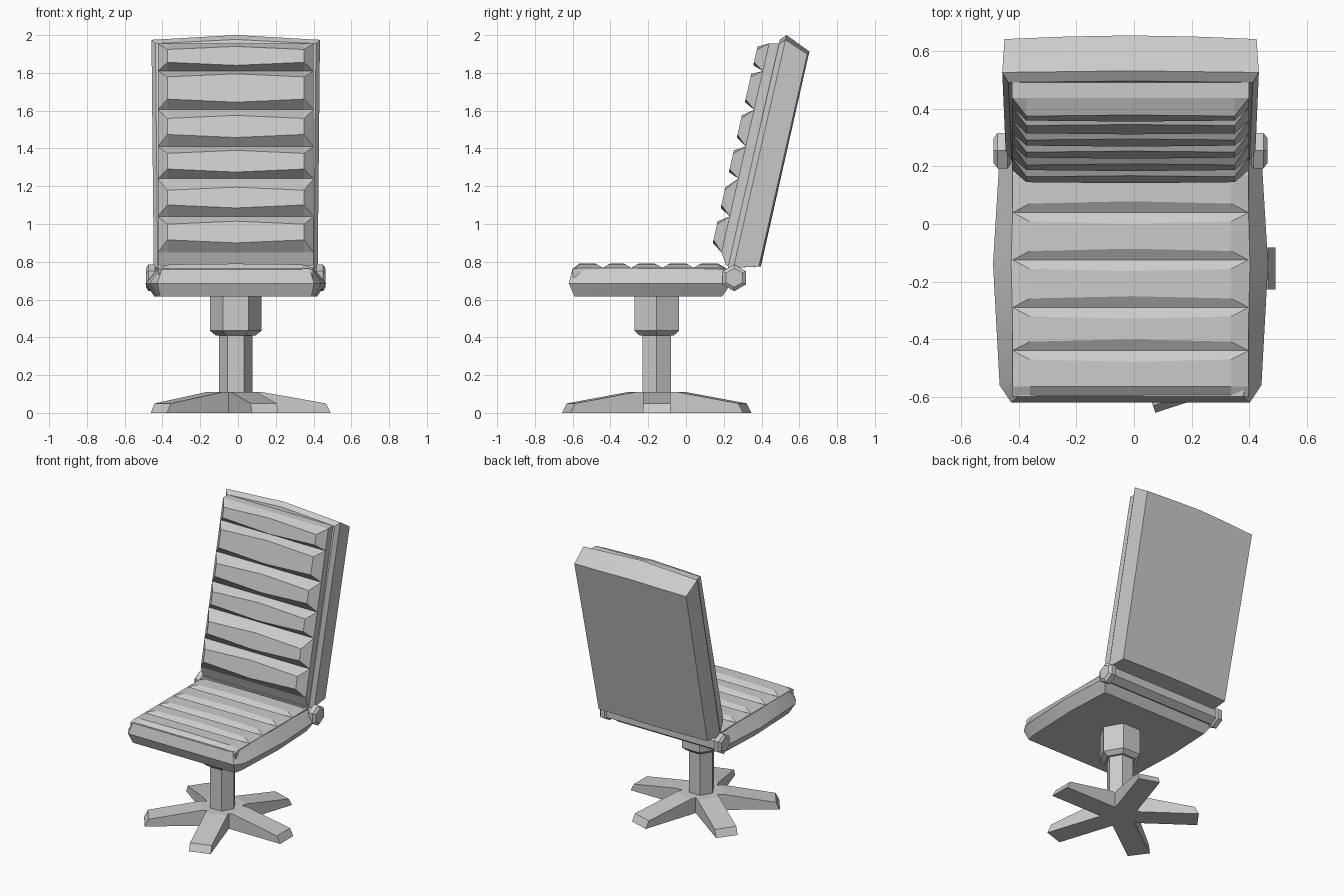
import bpy, bmesh, math

if "Cube" in bpy.data.objects:
    bpy.data.objects.remove(bpy.data.objects["Cube"], do_unlink=True)

CX = -0.012          # middle of the chair in x
PY = -0.155          # pedestal position in y

grey = bpy.data.materials.new("chair_grey")
grey.use_nodes = True
grey.diffuse_color = (0.6, 0.6, 0.6, 1)
grey.node_tree.nodes["Principled BSDF"].inputs["Base Color"].default_value = (0.6, 0.6, 0.6, 1)


def loft(name, rings, smooth=None):
    """Skin closed rings of equal length and cap both ends."""
    bm = bmesh.new()
    rows = [[bm.verts.new((x + CX, y, z)) for x, y, z in r] for r in rings]
    n = len(rows[0])
    for a, b in zip(rows, rows[1:]):
        for i in range(n):
            j = (i + 1) % n
            bm.faces.new((a[i], a[j], b[j], b[i]))
    bm.faces.new(rows[0][::-1])
    bm.faces.new(rows[-1])
    bmesh.ops.remove_doubles(bm, verts=bm.verts, dist=0.0005)
    bmesh.ops.recalc_face_normals(bm, faces=bm.faces)
    mesh = bpy.data.meshes.new(name)
    bm.to_mesh(mesh)
    bm.free()
    mesh.materials.append(grey)
    obj = bpy.data.objects.new(name, mesh)
    bpy.context.collection.objects.link(obj)
    if smooth:
        bpy.ops.object.select_all(action='DESELECT')
        obj.select_set(True)
        bpy.context.view_layer.objects.active = obj
        bpy.ops.object.shade_smooth_by_angle(angle=math.radians(smooth))
    return obj


def hexagon(r, turn=0):
    return [(r * math.cos(math.radians(60 * i + turn)),
             r * math.sin(math.radians(60 * i + turn))) for i in range(6)]


def hex_post(name, levels):
    loft(name, [[(x, y + PY, z) for x, y in hexagon(r)] for r, z in levels])


# Five-legged foot
W = 0.073
for k in range(5):
    a = math.radians(72 * k)

    def section(r, zt, w, r_top=None):
        pts = [(r, -w, 0), (r, w, 0), (r_top or r, w, zt), (r_top or r, -w, zt)]
        return [(u * math.cos(a) - v * math.sin(a),
                 u * math.sin(a) + v * math.cos(a) + PY, z) for u, v, z in pts]

    loft(f"foot_leg_{k + 1}", [section(0, 0.11, 0.01), section(0.1, 0.11, W),
                               section(0.14, 0.11, W), section(0.503, 0.05, W, 0.478)])

# Pedestal
hex_post("column", [(0.088, 0.04), (0.088, 0.43)])
hex_post("column_sleeve", [(0.105, 0.41), (0.137, 0.435), (0.137, 0.63)])


# Seat pan: stacked outlines with bowed sides
def seat_outline(z, front, back, nose, corner, waist):
    half = [(nose, front), (corner, front + 0.06), (waist, -0.14), (corner, back)]
    return [(x, y, z) for x, y in half] + [(-x, y, z) for x, y in half[::-1]]


loft("seat_pan", [seat_outline(0.615, -0.59, 0.19, 0.40, 0.415, 0.43),
                  seat_outline(0.685, -0.62, 0.24, 0.415, 0.455, 0.478),
                  seat_outline(0.765, -0.60, 0.22, 0.39, 0.405, 0.415)], 25)


# Seat cushion: pleats pinch to a point at each side
def seat_ring(x, width, crest, dip):
    pts = [(-0.602, 0.76), (-0.565, crest)]
    for g in (-0.44, -0.29, -0.125, 0.04):
        pts += [(g - width, crest), (g, dip), (g + width, crest)]
    pts += [(0.17, crest), (0.22, 0.76), (0.21, 0.7), (-0.595, 0.7)]
    return [(x, y, z) for y, z in pts]


loft("seat_cushion", [seat_ring(-0.41, 0, 0.768, 0.768), seat_ring(-0.35, 0.031, 0.786, 0.767),
                      seat_ring(0, 0.039, 0.79, 0.767), seat_ring(0.35, 0.031, 0.786, 0.767),
                      seat_ring(0.41, 0, 0.768, 0.768)])


# Backrest, leaning backwards
def lean(x, depth, z):
    return (x, depth + 0.228 * (z - 0.77), z)


def shell_ring(depth, half, low, high, crown, bulge):
    xs = [1, 0.5, 0, -0.5, -1]
    top = [lean(half * u, depth + bulge * (1 - u * u), high + crown * (1 - abs(u))) for u in xs]
    bottom = [lean((half - 0.012) * u, depth + bulge * (1 - u * u), low) for u in xs[::-1]]
    return top + bottom


loft("back_shell", [shell_ring(0.222, 0.425, 0.768, 1.955, 0.022, 0),
                    shell_ring(0.252, 0.446, 0.768, 1.975, 0.025, 0),
                    shell_ring(0.385, 0.438, 0.775, 1.90, 0.012, 0.01)], 25)

# Back cushion: each entry is a roll's upper edge, lower edge and the groove below
ROLLS = [(1.93, 1.85, 1.81), (1.785, 1.655, 1.605), (1.565, 1.468, 1.41),
         (1.38, 1.285, 1.24), (1.185, 1.095, 1.04), (1.005, 0.91, 0.85)]


def back_ring(x, flare, end=False):
    crest, groove = 0.112, 0.17
    pts = [(0.24, 1.955), (0.168, 1.955)]
    above = 1.955
    for top, low, cut in ROLLS:
        if end:
            pts += [(groove, above), (groove, cut), (groove, cut)]
        else:
            pts += [(crest, top + flare), (crest, low - flare), (groove, cut)]
        above = cut
    pts += [(0.21, 0.78), (0.24, 0.78)]
    return [lean(x, d, z) for d, z in pts]


loft("back_cushion", [back_ring(-0.412, 0, True), back_ring(-0.362, -0.006), back_ring(0, 0.01),
                      back_ring(0.362, -0.006), back_ring(0.412, 0, True)])


# Hinge bar with chamfered knobs
def hinge(name, stations):
    loft(name, [[(x, u + 0.255, v + 0.715) for u, v in hexagon(r, 30)] for x, r in stations])


hinge("hinge_bar", [(-0.43, 0.058), (0.43, 0.058)])
for side, s in (("left", 1), ("right", -1)):
    hinge(f"hinge_knob_{side}", [(s * 0.415, 0.05), (s * 0.428, 0.071),
                                 (s * 0.462, 0.071), (s * 0.476, 0.05)])
